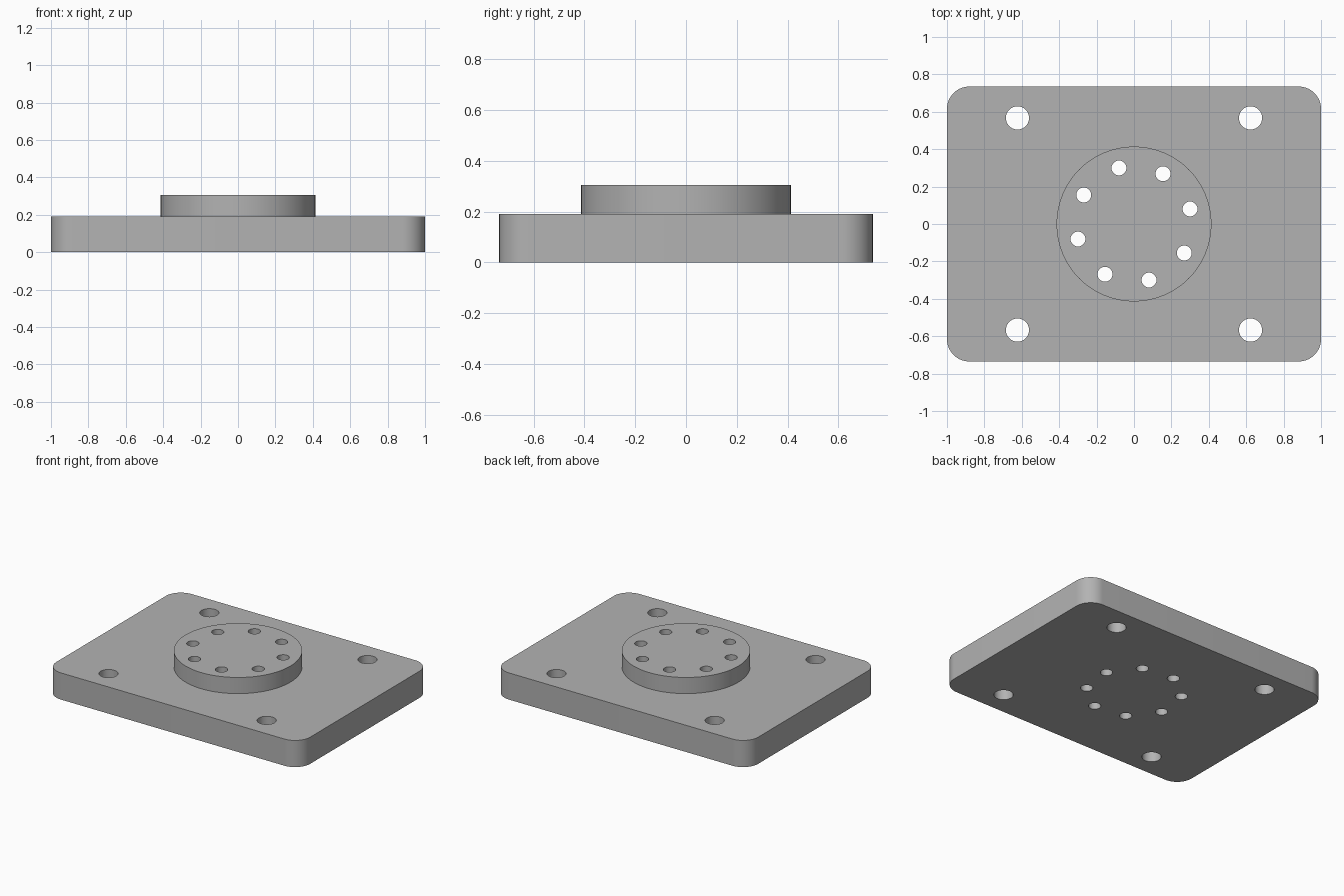
import bpy, bmesh, math

cube = bpy.data.objects.get("Cube")
if cube:
    bpy.data.objects.remove(cube, do_unlink=True)

PLATE_TOP, BOSS_TOP = 0.19, 0.305
HALF_X, HALF_Y, CORNER = 1.0, 0.735, 0.12

steel = bpy.data.materials.new("grey_metal")
steel.use_nodes = True
steel.diffuse_color = (0.45, 0.45, 0.45, 1)
steel.node_tree.nodes["Principled BSDF"].inputs["Base Color"].default_value = (0.45, 0.45, 0.45, 1)


def prism(bm, outline, z0, z1):
    """Extrude a closed outline upwards into a solid."""
    face = bm.faces.new([bm.verts.new((x, y, z0)) for x, y in outline])
    face.normal_flip()
    top = bmesh.ops.extrude_face_region(bm, geom=[face], use_keep_orig=True)
    for v in top["geom"]:
        if isinstance(v, bmesh.types.BMVert):
            v.co.z = z1


def arc(cx, cy, r, start, sweep, steps):
    angles = [start + sweep * i / steps for i in range(steps + 1)]
    return [(cx + r * math.cos(a), cy + r * math.sin(a)) for a in angles]


def circle(cx, cy, r, steps):
    return arc(cx, cy, r, 0, math.tau, steps)[:-1]


def make_object(name, solids):
    bm = bmesh.new()
    for outline, z0, z1 in solids:
        prism(bm, outline, z0, z1)
    bmesh.ops.recalc_face_normals(bm, faces=bm.faces)
    mesh = bpy.data.meshes.new(name)
    bm.to_mesh(mesh)
    bm.free()
    mesh.materials.append(steel)
    obj = bpy.data.objects.new(name, mesh)
    bpy.context.collection.objects.link(obj)
    return obj


def combine(target, tool, operation):
    """Apply a boolean and remove the helper."""
    mod = target.modifiers.new(operation.lower(), "BOOLEAN")
    mod.object, mod.operation, mod.solver = tool, operation, "EXACT"
    bpy.context.view_layer.objects.active = target
    bpy.ops.object.modifier_apply(modifier=mod.name)
    bpy.data.objects.remove(tool, do_unlink=True)


# Rounded rectangular plate
outline = []
for i, (sx, sy) in enumerate([(1, 1), (-1, 1), (-1, -1), (1, -1)]):
    outline += arc(sx * (HALF_X - CORNER), sy * (HALF_Y - CORNER), CORNER,
                   i * math.pi / 2, math.pi / 2, 16)
plate = make_object("mounting_plate", [(outline, 0, PLATE_TOP)])

# Raised round boss, fused to the plate
boss = make_object("boss", [(circle(0, 0, 0.414, 96), PLATE_TOP / 2, BOSS_TOP)])
combine(plate, boss, "UNION")

# Four corner bolt holes and a ring of eight smaller holes, all through
holes = [(circle(sx * 0.623, sy * 0.567, 0.062, 40), -0.1, 0.5)
         for sx in (-1, 1) for sy in (-1, 1)]
for i in range(8):
    a = math.radians(15 + 45 * i)
    holes.append((circle(0.31 * math.cos(a), 0.31 * math.sin(a), 0.04, 32), -0.1, 0.5))
cutter = make_object("hole_cutter", holes)
cutter.hide_render = True
combine(plate, cutter, "DIFFERENCE")

# Smooth curved walls, keep rims sharp
bpy.ops.object.select_all(action="DESELECT")
plate.select_set(True)
bpy.context.view_layer.objects.active = plate
bpy.ops.object.shade_smooth_by_angle(angle=math.radians(30))
